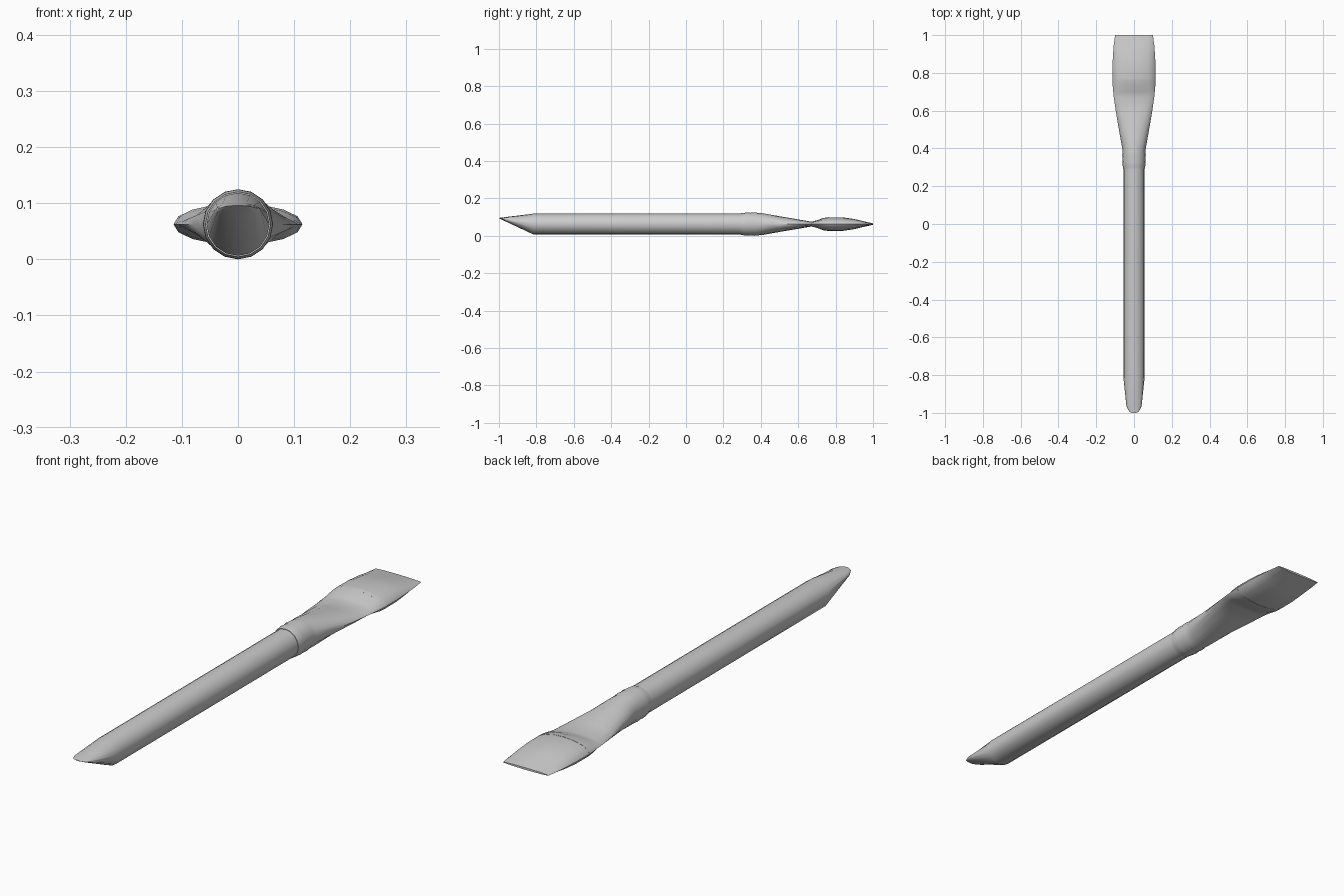
import bpy, bmesh, math

if "Cube" in bpy.data.objects:
    bpy.data.objects.remove(bpy.data.objects["Cube"])

SIDES = 16
ZC = 0.0625


def loft(name, sections):
    """Skin elliptical sections (y, half_width, half_height, centre_z) along y."""
    bm = bmesh.new()
    rings = []
    for y, hw, hh, zc in sections:
        rings.append([bm.verts.new((hw * math.sin(2 * math.pi * i / SIDES), y,
                                    zc + hh * math.cos(2 * math.pi * i / SIDES)))
                      for i in range(SIDES)])
    for a, b in zip(rings, rings[1:]):
        for i in range(SIDES):
            j = (i + 1) % SIDES
            bm.faces.new((a[i], a[j], b[j], b[i]))
    bm.faces.new(rings[0])
    bm.faces.new(rings[-1])
    bmesh.ops.recalc_face_normals(bm, faces=bm.faces)
    mesh = bpy.data.meshes.new(name)
    bm.to_mesh(mesh)
    bm.free()
    obj = bpy.data.objects.new(name, mesh)
    bpy.context.collection.objects.link(obj)
    bpy.ops.object.select_all(action='DESELECT')
    bpy.context.view_layer.objects.active = obj
    obj.select_set(True)
    bpy.ops.object.shade_smooth_by_angle(angle=math.radians(35))
    return obj


# Round handle with an obliquely flattened, rounded tip
loft("handle", [
    (-1.0, 0.012, 0.001, 0.095),
    (-0.992, 0.026, 0.003, 0.0935),
    (-0.965, 0.040, 0.0115, 0.0885),
    (-0.815, 0.056, 0.056, ZC),
    (0.32, 0.056, 0.056, ZC),
])

# Crimped metal collar flattening towards the bristles
loft("ferrule", [
    (0.295, 0.058, 0.058, ZC),
    (0.31, 0.0600, 0.0600, ZC),
    (0.33, 0.0620, 0.0620, ZC),
    (0.345, 0.0605, 0.0605, ZC),
    (0.365, 0.0625, 0.0625, ZC),
    (0.385, 0.0600, 0.0600, ZC),
    (0.41, 0.0640, 0.0580, ZC),
    (0.50, 0.080, 0.042, ZC),
    (0.60, 0.097, 0.025, ZC),
    (0.67, 0.107, 0.013, ZC),
    (0.70, 0.110, 0.020, ZC),
    (0.735, 0.113, 0.033, ZC),
    (0.765, 0.115, 0.037, ZC),
])

# Flat bristle head tapering to a thin straight edge
loft("bristles", [
    (0.75, 0.113, 0.035, ZC),
    (0.77, 0.1145, 0.0365, ZC),
    (0.84, 0.1140, 0.0360, ZC),
    (0.90, 0.111, 0.027, ZC),
    (0.95, 0.107, 0.015, ZC),
    (1.0, 0.100, 0.004, ZC),
])
